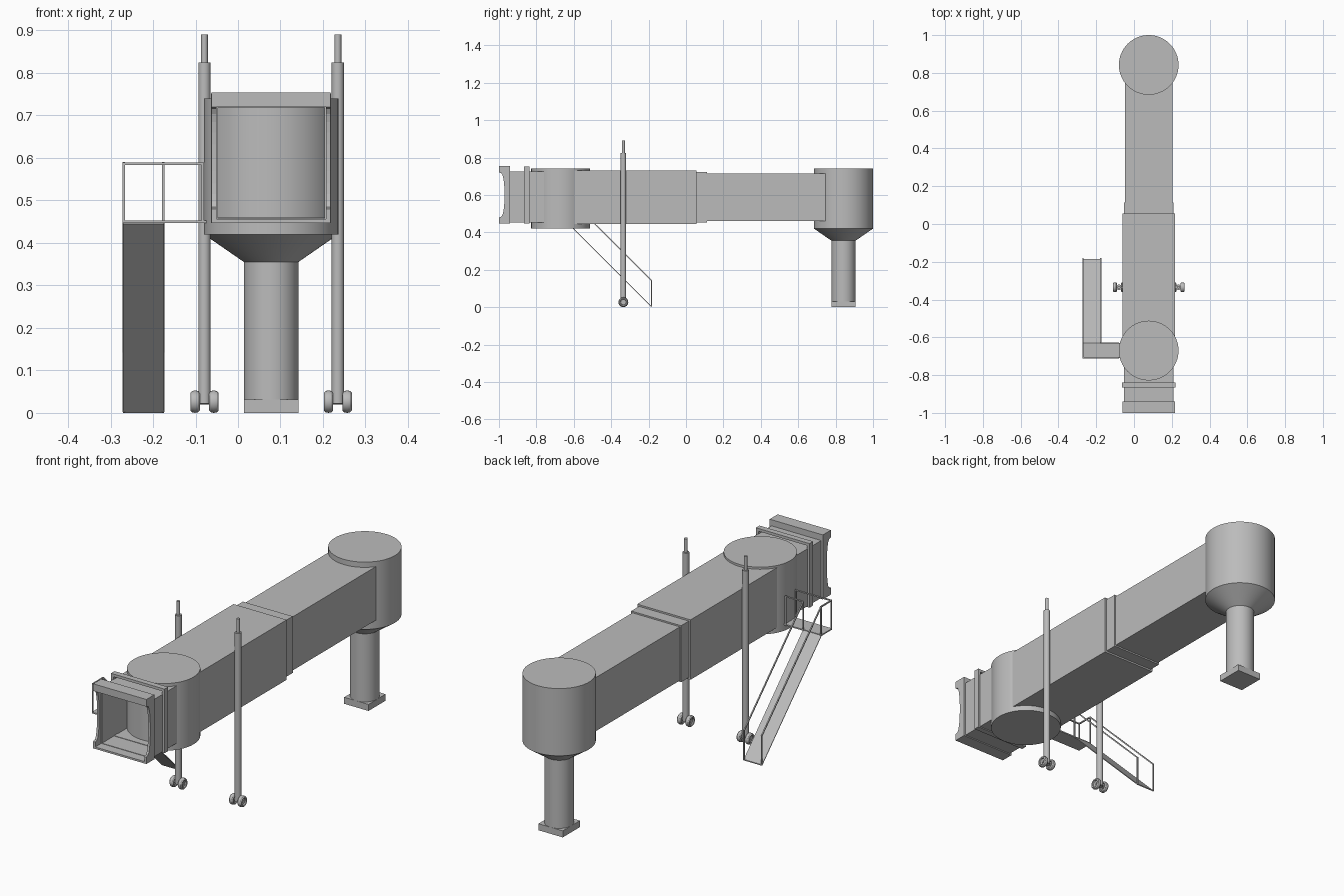
import bpy, bmesh, math
from mathutils import Vector

cube = bpy.data.objects.get("Cube")
if cube:
    bpy.data.objects.remove(cube)

grey = bpy.data.materials.new("light_grey")
grey.use_nodes = True
grey.diffuse_color = (0.5, 0.5, 0.5, 1)
grey.node_tree.nodes["Principled BSDF"].inputs["Base Color"].default_value = (0.5, 0.5, 0.5, 1)

CX = 0.078          # centre line of the tunnel
CAB_Y, ROT_Y = -0.67, 0.842


def finish(name, bm, smooth=False):
    bmesh.ops.recalc_face_normals(bm, faces=bm.faces)
    mesh = bpy.data.meshes.new(name)
    bm.to_mesh(mesh)
    bm.free()
    mesh.materials.append(grey)
    obj = bpy.data.objects.new(name, mesh)
    bpy.context.collection.objects.link(obj)
    if smooth:
        bpy.ops.object.select_all(action='DESELECT')
        obj.select_set(True)
        bpy.context.view_layer.objects.active = obj
        bpy.ops.object.shade_smooth_by_angle(angle=math.radians(30))
    return obj


def add_box(bm, x, y, z):
    vs = bmesh.ops.create_cube(bm, size=1)["verts"]
    for v in vs:
        for i, (lo, hi) in enumerate((x, y, z)):
            v.co[i] = hi if v.co[i] > 0 else lo


def box(name, x, y, z):
    bm = bmesh.new()
    add_box(bm, x, y, z)
    return finish(name, bm)


def lathe(name, profile, centre, axis='Z', steps=48):
    """Spin (radius, height) points around an axis through centre."""
    bm = bmesh.new()
    pts = [Vector((r, 0, h)) if axis == 'Z' else Vector((h, r, 0)) for r, h in profile]
    verts = [bm.verts.new(p) for p in pts]
    edges = [bm.edges.new(p) for p in zip(verts, verts[1:])]
    spin = (0, 0, 1) if axis == 'Z' else (1, 0, 0)
    bmesh.ops.spin(bm, geom=verts + edges, cent=(0, 0, 0), axis=spin,
                   angle=math.tau, steps=steps)
    bmesh.ops.remove_doubles(bm, verts=bm.verts, dist=1e-5)
    bmesh.ops.translate(bm, verts=bm.verts, vec=centre)
    return finish(name, bm, True)


def frame(name, half, y, z, wall):
    """Hollow rectangular sleeve along y."""
    bm = bmesh.new()
    loops = []
    for inset in (0, wall):
        for yy in y:
            h, lo, hi = half - inset, z[0] + inset, z[1] - inset
            loops.append([bm.verts.new((CX + sx * h, yy, zz)) for sx, zz in
                          ((-1, lo), (1, lo), (1, hi), (-1, hi))])
    of, ob, nf, nb = loops
    for a, b in ((of, ob), (ob, nb), (nb, nf), (nf, of)):
        for i in range(4):
            j = (i + 1) % 4
            bm.faces.new((a[i], a[j], b[j], b[i]))
    return finish(name, bm)


def rod_path(name, paths, t=0.0028):
    """Thin square bars between points."""
    bm = bmesh.new()
    for path in paths:
        for a, b in zip(path, path[1:]):
            a, b = Vector(a), Vector(b)
            d = b - a
            vs = bmesh.ops.create_cube(bm, size=1)["verts"]
            rot = d.to_track_quat('Z', 'Y')
            for v in vs:
                v.co = (a + b) / 2 + rot @ Vector((v.co.x * 2 * t, v.co.y * 2 * t,
                                                   v.co.z * (d.length + 2 * t)))
    return finish(name, bm)


# Rotunda with its support column
lathe("rotunda", [(0, 0.74), (0.158, 0.74), (0.158, 0.42), (0.064, 0.355), (0, 0.355)],
      (CX, ROT_Y, 0), steps=64)
lathe("rotunda_column", [(0.064, 0.36), (0.064, 0.02)], (CX, ROT_Y, 0))
box("column_base", (CX - 0.064, CX + 0.064), (ROT_Y - 0.064, ROT_Y + 0.064), (0, 0.031))

# Telescoping tunnel
box("inner_tunnel", (CX - 0.125, CX + 0.125), (0, 0.8), (0.46, 0.715))
box("tunnel_collar", (CX - 0.131, CX + 0.131), (0.05, 0.113), (0.453, 0.722))
box("outer_tunnel", (CX - 0.14, CX + 0.14), (-0.65, 0.055), (0.445, 0.73))

# Cab
lathe("cab", [(0, 0.74), (0.158, 0.74), (0.158, 0.42), (0, 0.42)], (CX, CAB_Y, 0), steps=64)

# Bellows and docking hood
frame("bellows_sleeve", 0.131, (-0.955, -0.74), (0.452, 0.725), 0.006)
frame("bellows_rib", 0.141, (-0.865, -0.838), (0.447, 0.752), 0.013)
box("hood_top", (CX - 0.14, CX + 0.14), (-1, -0.94), (0.72, 0.754))
box("hood_sill", (CX - 0.14, CX + 0.14), (-1, -0.94), (0.447, 0.456))
for side, label in ((-1, "right"), (1, "left")):
    bm = bmesh.new()
    # Side cushion with a hollowed front edge
    outline = [(-0.94, 0.754), (-0.94, 0.447), (-1, 0.447)]
    for i in range(13):
        a = math.pi * i / 12
        outline.append((-1 + 0.03 * math.sin(a) ** 0.6, 0.6 - 0.12 * math.cos(a)))
    outline.append((-1, 0.754))
    face = bm.faces.new([bm.verts.new((CX + side * 0.129, y, z)) for y, z in outline])
    ext = bmesh.ops.extrude_face_region(bm, geom=[face])["geom"]
    bmesh.ops.translate(bm, vec=(side * 0.011, 0, 0),
                        verts=[g for g in ext if isinstance(g, bmesh.types.BMVert)])
    finish(label + "_hood_cushion", bm)

# Lifting legs with twin wheels
LEG_Y = -0.335
tyre = [(0, 0.004), (0.014, 0.004), (0.016, 0.009), (0.021, 0.011), (0.025, 0.007),
        (0.0265, 0), (0.025, -0.007), (0.021, -0.011), (0.016, -0.009),
        (0.014, -0.004), (0, -0.004)]
for side, label in ((-1, "right"), (1, "left")):
    x = CX + side * 0.157
    lathe(label + "_leg", [(0, 0.825), (0.0145, 0.825), (0.0145, 0.022), (0, 0.022)],
          (x, LEG_Y, 0), steps=24)
    lathe(label + "_leg_piston", [(0, 0.89), (0.008, 0.89), (0.008, 0.8)],
          (x, LEG_Y, 0), steps=16)
    lathe(label + "_axle", [(0, -0.028), (0.007, -0.028), (0.007, 0.028), (0, 0.028)],
          (x, LEG_Y, 0.0265), 'X', 16)
    for end, part in ((-1, "_right_wheel"), (1, "_left_wheel")):
        lathe(label + "_leg" + part, tyre, (x + end * 0.022, LEG_Y, 0.0265), 'X', 24)

# Service landing and stair
X0, X1, XC = -0.269, -0.176, -0.083
Y0, Y1, YE = -0.708, -0.63, -0.185
ZL, ZR, ZE = 0.45, 0.586, 0.005
box("landing", (X0 - 0.002, -0.06), (Y0 - 0.002, Y1), (ZL - 0.003, ZL + 0.003))
bm = bmesh.new()
top = [bm.verts.new(p) for p in ((X0 - 0.002, Y1, ZL), (X1 + 0.002, Y1, ZL),
                                 (X1 + 0.002, YE, ZE), (X0 - 0.002, YE, ZE))]
ext = bmesh.ops.extrude_face_region(bm, geom=[bm.faces.new(top)])["geom"]
bmesh.ops.translate(bm, vec=(0, 0, -0.005),
                    verts=[g for g in ext if isinstance(g, bmesh.types.BMVert)])
finish("stair_ramp", bm)
rod_path("landing_rails", [
    [(XC, Y0, ZL), (XC, Y0, ZR), (X0, Y0, ZR), (X0, Y0, ZL), (XC, Y0, ZL)],
    [(X0, Y0, ZR), (X0, Y1, ZR), (X0, Y1, ZL)],
    [(XC, Y1, ZL), (XC, Y1, ZR), (X1, Y1, ZR), (X1, Y1, ZL)]])
rod_path("stair_rails", [
    [(x, Y1, ZR), (x, YE, ZE + 0.138), (x, YE, ZE)] for x in (X0, X1)])
